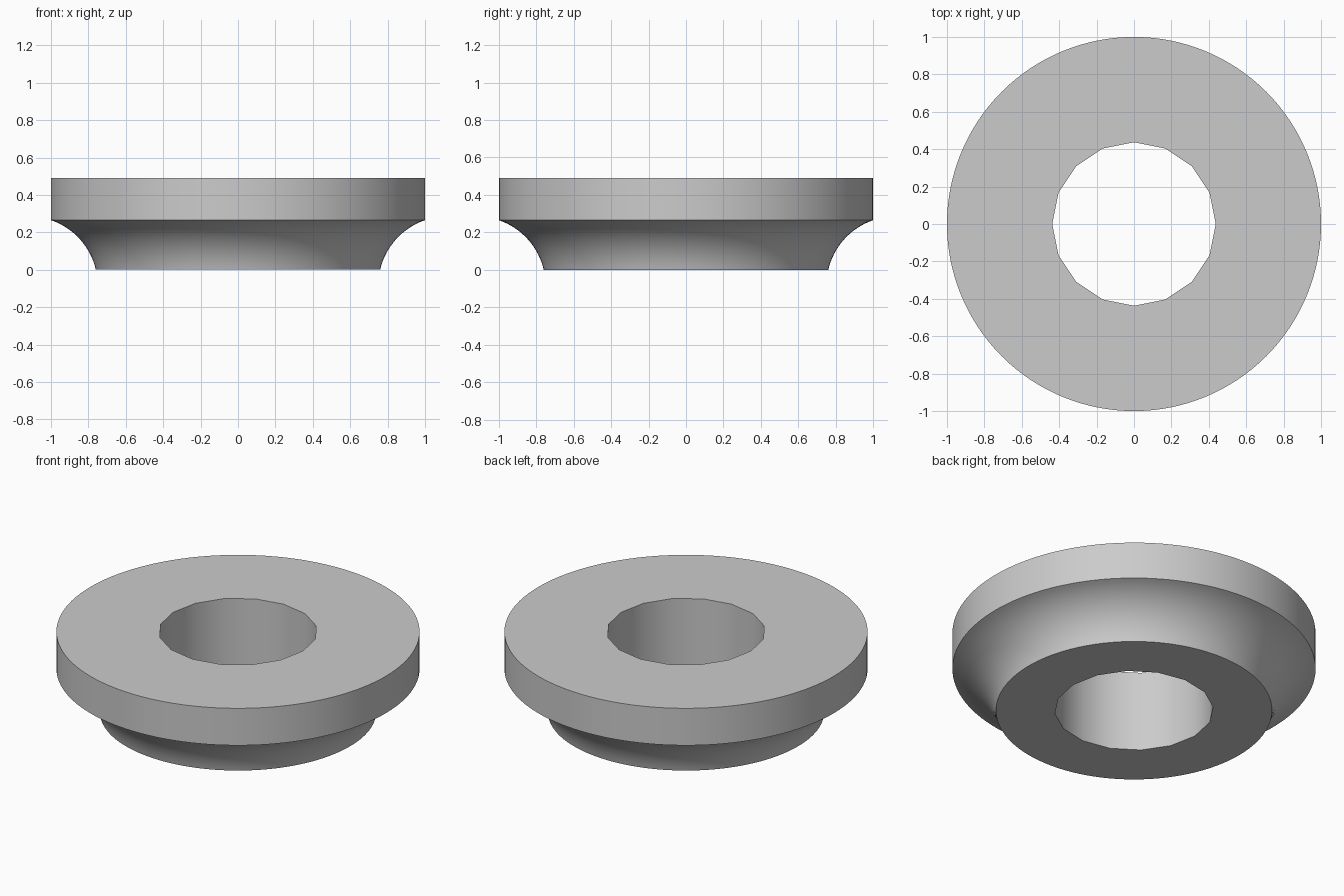
import bpy
import bmesh
from math import sin, cos, pi, radians
from mathutils import Vector

cube = bpy.data.objects.get("Cube")
if cube:
    bpy.data.objects.remove(cube, do_unlink=True)

SIDES, BORE_SIDES = 128, 16
TOP, RIM_BASE = 0.49, 0.265
RIM_RADIUS, FOOT_RADIUS, BORE_RADIUS = 1.0, 0.76, 0.437

# Plain grey material
grey = bpy.data.materials.new("plain grey")
grey.use_nodes = True
colour = (0.6, 0.6, 0.6, 1)
grey.diffuse_color = colour
grey.node_tree.nodes["Principled BSDF"].inputs["Base Color"].default_value = colour


def cove(start, end, turn, steps):
    """Circular arc from start to end, curving outwards through the turn angle."""
    a, b = Vector(start), Vector(end)
    chord = b - a
    radius = chord.length / (2 * sin(turn / 2))
    normal = Vector((chord.y, -chord.x)).normalized()
    centre = (a + b) / 2 + normal * radius * cos(turn / 2)
    points = []
    for i in range(steps + 1):
        t = turn * (i / steps - 0.5)
        points.append(centre - normal * radius * cos(t) + chord.normalized() * radius * sin(t))
    return points


def turned_solid(name, profile, sides):
    """Capped solid of revolution from (radius, height) points, bottom to top."""
    bm = bmesh.new()
    rings = [[bm.verts.new((r * cos(2 * pi * i / sides), r * sin(2 * pi * i / sides), z))
              for i in range(sides)] for r, z in profile]
    for low, high in zip(rings, rings[1:]):
        for i in range(sides):
            j = (i + 1) % sides
            bm.faces.new((low[i], low[j], high[j], high[i]))
    bm.faces.new(reversed(rings[0]))
    bm.faces.new(rings[-1])
    mesh = bpy.data.meshes.new(name)
    bm.to_mesh(mesh)
    bm.free()
    mesh.materials.append(grey)
    obj = bpy.data.objects.new(name, mesh)
    bpy.context.collection.objects.link(obj)
    return obj


# Flanged body: coved foot flaring out to a straight rim
profile = cove((FOOT_RADIUS, 0), (RIM_RADIUS, RIM_BASE), radians(58), 16)
profile.append((RIM_RADIUS, TOP))
body = turned_solid("flanged_ring", profile, SIDES)

# Faceted bore through the middle
cutter = turned_solid("bore_cutter", [(BORE_RADIUS, -0.5), (BORE_RADIUS, 1)], BORE_SIDES)
cutter.hide_render = True
bore = body.modifiers.new("bore", 'BOOLEAN')
bore.operation = 'DIFFERENCE'
bore.solver = 'EXACT'
bore.object = cutter

bpy.ops.object.select_all(action='DESELECT')
bpy.context.view_layer.objects.active = body
body.select_set(True)
bpy.ops.object.modifier_apply(modifier=bore.name)
bpy.data.objects.remove(cutter, do_unlink=True)
bpy.ops.object.shade_smooth_by_angle(angle=radians(30))
